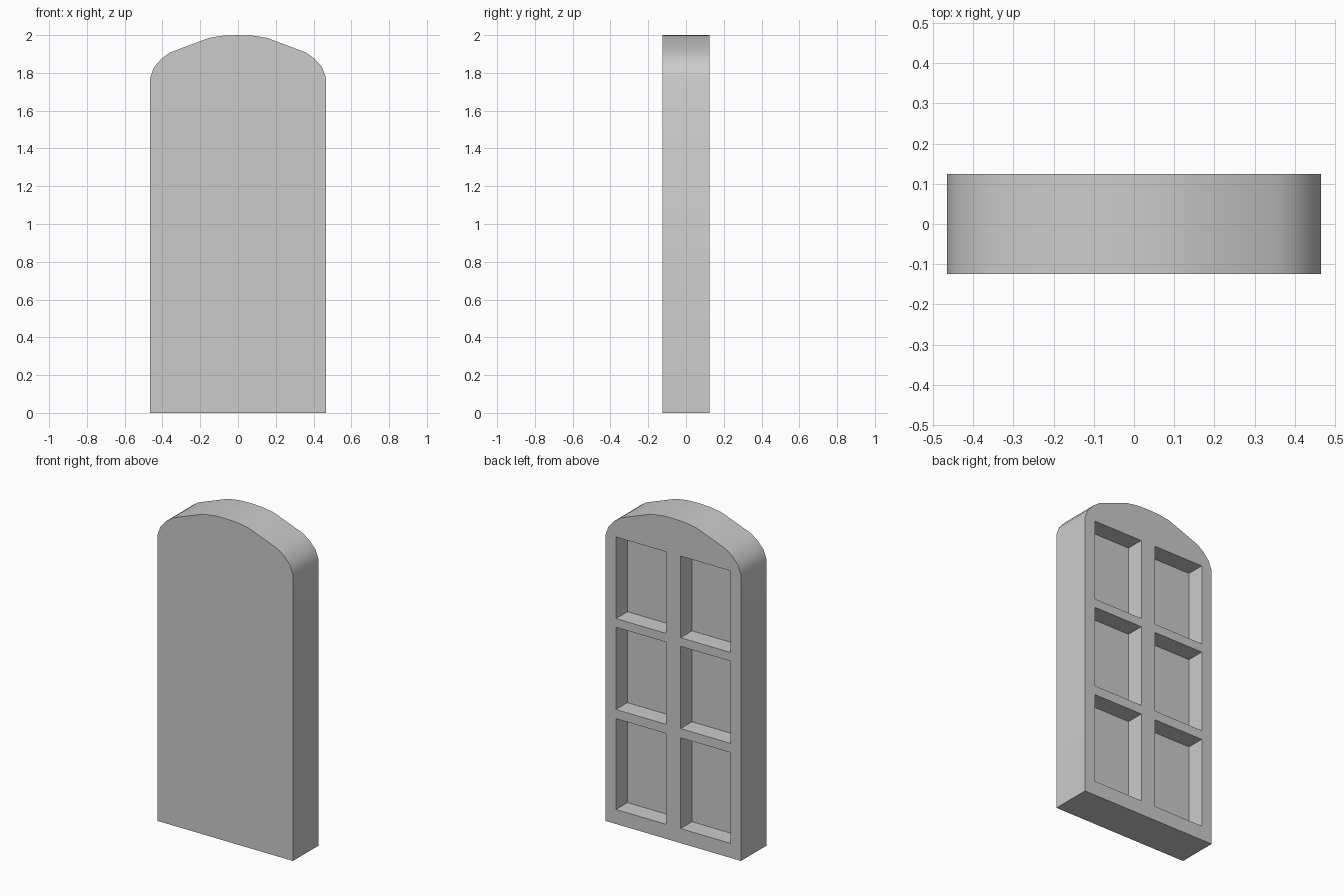
import bpy, bmesh, math

if "Cube" in bpy.data.objects:
    bpy.data.objects.remove(bpy.data.objects["Cube"])

DEPTH = 0.125          # half thickness
POCKET = 0.112         # recess depth on the back face

def mesh_object(name, bm):
    bmesh.ops.recalc_face_normals(bm, faces=bm.faces)
    me = bpy.data.meshes.new(name)
    bm.to_mesh(me)
    bm.free()
    ob = bpy.data.objects.new(name, me)
    bpy.context.collection.objects.link(ob)
    return ob

# Arched panel: half profile mirrored, then extruded front to back
half = [(0.465, 0), (0.465, 1.775), (0.445, 1.83), (0.405, 1.875), (0.36, 1.908),
        (0.155, 1.985), (0.08, 1.997)]
profile = half + [(0, 2.0)] + [(-x, z) for x, z in reversed(half)]
bm = bmesh.new()
face = bm.faces.new([bm.verts.new((x, -DEPTH, z)) for x, z in profile])
ext = bmesh.ops.extrude_face_region(bm, geom=[face])
bmesh.ops.translate(bm, vec=(0, 2 * DEPTH, 0),
                    verts=[v for v in ext["geom"] if isinstance(v, bmesh.types.BMVert)])
panel = mesh_object("arched_door_panel", bm)

# Six recessed panes cut into the back
bm = bmesh.new()
for z0, z1 in ((0.09, 0.653), (0.71, 1.22), (1.274, 1.78)):
    for side in (-1, 1):
        box = bmesh.ops.create_cube(bm, size=1)["verts"]
        bmesh.ops.scale(bm, vec=(0.342, 2 * POCKET, z1 - z0), verts=box)
        bmesh.ops.translate(bm, vec=(side * 0.222, DEPTH, (z0 + z1) / 2), verts=box)
cutter = mesh_object("pane_cutter", bm)
cutter.hide_render = True

bpy.context.view_layer.objects.active = panel
panel.select_set(True)
mod = panel.modifiers.new("panes", 'BOOLEAN')
mod.operation = 'DIFFERENCE'
mod.solver = 'EXACT'
mod.object = cutter
bpy.ops.object.modifier_apply(modifier=mod.name)
bpy.data.objects.remove(cutter)

# Smooth arch, crisp edges
bpy.ops.object.shade_smooth_by_angle(angle=math.radians(30))
